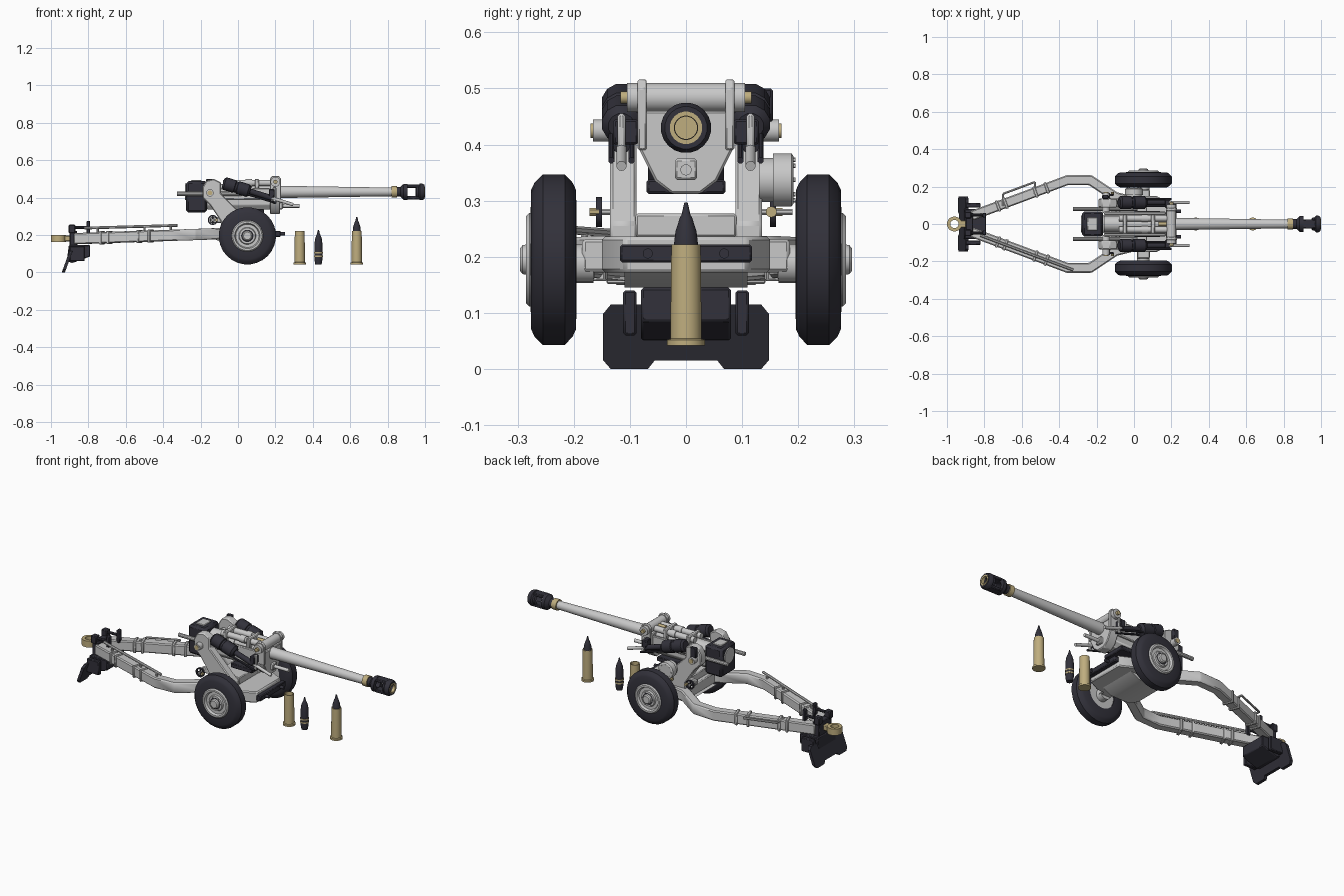
import bpy, bmesh, math
from mathutils import Vector


def material(name, col):
    m = bpy.data.materials.new(name)
    m.diffuse_color = (*col, 1)
    return m


GREY = material("light grey", (0.58, 0.58, 0.58))
DARK = material("dark slate", (0.032, 0.031, 0.043))
BRASS = material("brass", (0.52, 0.42, 0.21))


def make(name, verts, faces, mat, bevel=0):
    bm = bmesh.new()
    vs = [bm.verts.new(v) for v in verts]
    for f in faces:
        bm.faces.new([vs[i] for i in f])
    bmesh.ops.remove_doubles(bm, verts=bm.verts, dist=1e-6)
    bmesh.ops.recalc_face_normals(bm, faces=bm.faces)
    me = bpy.data.meshes.new(name)
    bm.to_mesh(me)
    bm.free()
    me.materials.append(mat)
    o = bpy.data.objects.new(name, me)
    bpy.context.collection.objects.link(o)
    if bevel:
        b = o.modifiers.new("bevel", 'BEVEL')
        b.width, b.segments, b.limit_method = bevel, 1, 'ANGLE'
    return o


def prism(name, pts, a, b, mat, plane='xz', bevel=0, shear=0):
    """Extrude a flat outline from a to b along the remaining axis."""
    def at(p, t):
        return {'xz': (p[0], t, p[1]), 'yz': (t + shear * p[1], p[0], p[1]), 'xy': (p[0], p[1], t)}[plane]
    n = len(pts)
    verts = [at(p, a) for p in pts] + [at(p, b) for p in pts]
    faces = [list(range(n)), list(range(n, 2 * n))]
    faces += [(i, (i + 1) % n, (i + 1) % n + n, i + n) for i in range(n)]
    return make(name, verts, faces, mat, bevel)


def box(name, x0, x1, y0, y1, z0, z1, mat, bevel=0.004):
    return prism(name, [(x0, z0), (x1, z0), (x1, z1), (x0, z1)], y0, y1, mat, bevel=bevel)


def lathe(name, prof, mat, origin=(0, 0, 0), axis=(1, 0, 0), seg=20, loop=False):
    """Revolve (distance along axis, radius) points."""
    q = Vector(axis).to_track_quat('Z', 'Y')
    verts, n = [], len(prof)
    for t, r in prof:
        for k in range(seg):
            a = 2 * math.pi * (k + 0.5) / seg
            verts.append(Vector(origin) + q @ Vector((r * math.cos(a), r * math.sin(a), t)))
    faces = []
    for j in range(n if loop else n - 1):
        u, w = j * seg, (j + 1) % n * seg
        faces += [(u + k, u + (k + 1) % seg, w + (k + 1) % seg, w + k) for k in range(seg)]
    if not loop:
        faces += [list(range(seg)), list(range((n - 1) * seg, n * seg))]
    return make(name, verts, faces, mat)


def rod(name, p, q, r, mat, r2=None, seg=14):
    d = Vector(q) - Vector(p)
    return lathe(name, [(0, r), (d.length, r if r2 is None else r2)], mat, p, d, seg)


def beam(name, path, w, h, mat, bevel=0.006):
    """Rectangular tube along a path with mitred corners."""
    verts, P = [], [Vector(p) for p in path]
    for i, p in enumerate(P):
        d0 = (P[max(i, 1)] - P[max(i, 1) - 1]).xy.normalized()
        j = min(i, len(P) - 2)
        d1 = (P[j + 1] - P[j]).xy.normalized()
        t = (d0 + d1).normalized()
        k = w / 2 / max(t.dot(d0), 0.3)
        s = Vector((-t.y * k, t.x * k, 0))
        u = Vector((0, 0, h / 2))
        verts += [p + s + u, p - s + u, p - s - u, p + s - u]
    faces = [(0, 1, 2, 3), tuple(range(len(verts) - 4, len(verts)))]
    for i in range(len(P) - 1):
        faces += [(4 * i + k, 4 * i + (k + 1) % 4, 4 * i + 4 + (k + 1) % 4, 4 * i + 4 + k) for k in range(4)]
    return make(name, verts, faces, mat, bevel)


# Barrel, sleeve and muzzle brake
BZ = 0.43
C = (0, 0, BZ)
lathe("barrel", [(-0.16, 0.042), (0.0, 0.042), (0.0, 0.037), (0.22, 0.037), (0.22, 0.033), (0.84, 0.023)], GREY, C, seg=24)
lathe("barrel_band", [(0.82, 0.031), (0.85, 0.031)], BRASS, C, seg=24)
lathe("brake_neck", [(0.85, 0.026), (0.868, 0.026), (0.886, 0.044), (0.905, 0.044), (0.905, 0.02), (0.85, 0.02)], DARK, C, loop=True)
lathe("brake_front", [(0.948, 0.027), (0.955, 0.036), (0.965, 0.036), (0.972, 0.045), (0.985, 0.045),
                      (0.998, 0.038), (0.998, 0.027)], DARK, C, loop=True)
lathe("muzzle_ring", [(0.985, 0.029), (1.0, 0.029), (1.0, 0.021), (0.985, 0.021)], BRASS, C, loop=True)
for s in (-1, 1):
    z = sorted((BZ + s * 0.022, BZ + s * 0.040))
    box("brake_web", 0.9, 0.975, -0.024, 0.024, *z, DARK)

# Breech
box("breech_block", -0.277, -0.165, -0.068, 0.068, 0.32, 0.488, DARK, 0.012)
box("breech_plate", -0.25, -0.195, -0.035, 0.035, 0.485, 0.493, GREY, 0.003)
lathe("breech_ring", [(-0.283, 0.045), (-0.27, 0.045)], GREY, C)
for s in (-1, 1):
    rod("rear_rail", (-0.325, s * 0.08, 0.42), (0.02, s * 0.08, 0.42), 0.011, GREY, seg=10)

# Cradle with front shield plate and yoke
shield = [(-0.085, 0.46), (-0.085, 0.395), (-0.055, 0.335), (-0.025, 0.312),
          (0.025, 0.312), (0.055, 0.335), (0.085, 0.395), (0.085, 0.46)]
prism("cradle_front", shield, 0.17, 0.225, GREY, 'yz', 0.004)
prism("cradle_trough", [(-0.05, 0.42), (-0.05, 0.36), (-0.03, 0.335), (0.03, 0.335), (0.05, 0.36), (0.05, 0.42)],
      -0.165, 0.18, GREY, 'yz', 0.004)
box("cradle_boss", 0.22, 0.24, -0.02, 0.02, 0.337, 0.375, GREY)
rod("cradle_pin", (0.1, 0, 0.355), (0.33, 0, 0.355), 0.01, GREY)
box("cradle_under_box", 0.0, 0.14, -0.07, 0.07, 0.312, 0.338, DARK)
rod("cross_cylinder", (0.2, -0.105, 0.484), (0.2, 0.105, 0.484), 0.026, GREY, seg=20)
for s in (-1, 1):
    rod("cross_cylinder_cap", (0.2, s * 0.104, 0.484), (0.2, s * 0.117, 0.484), 0.011, BRASS)
    prism("yoke_ear", [(0.17, 0.39), (0.17, 0.5), (0.183, 0.516), (0.217, 0.516), (0.23, 0.5), (0.23, 0.39)],
          s * 0.07, s * 0.086, GREY, bevel=0.003)
    rod("recoil_tube", (-0.08, s * 0.03, 0.478), (0.18, s * 0.03, 0.478), 0.017, GREY)
    rod("recoil_collar", (0.04, s * 0.03, 0.478), (0.075, s * 0.03, 0.478), 0.021, GREY)
    box("cradle_side", -0.16, 0.17, s * 0.05, s * 0.066, 0.39, 0.45, GREY)
    box("yoke_bracket", 0.165, 0.195, s * 0.085, s * 0.13, 0.40, 0.445, DARK)
    box("yoke_hook", 0.185, 0.205, s * 0.108, s * 0.122, 0.365, 0.455, GREY)
rod("top_plug", (0.13, 0, 0.482), (0.175, 0, 0.482), 0.012, BRASS)
for x in (-0.06, 0.09):
    box("recoil_clamp", x, x + 0.022, -0.052, 0.052, 0.44, 0.5, GREY)

# Equilibrators: sloping dark cylinders with rods
for s in (-1, 1):
    y = s * 0.115
    def on(t):
        return (-0.08 + t, y, 0.478 - 0.31 * t)
    d = (1, 0, -0.31)
    lathe("equilibrator", [(0, 0.026), (0.01, 0.036), (0.065, 0.036), (0.068, 0.031), (0.078, 0.031),
                           (0.081, 0.036), (0.14, 0.036), (0.152, 0.024)], DARK, on(0), d, 12)
    rod("equilibrator_stem", on(0.13), on(0.26), 0.015, DARK)
    rod("equilibrator_rod", on(0.24), on(0.375), 0.009, GREY)
    for k in (-1, 1):
        rod("equilibrator_guide", (0.04, y + k * 0.018, 0.42), (0.2, y + k * 0.018, 0.372), 0.006, DARK, seg=8)

# Saddle, side cheeks and trunnions
cheek = [(-0.19, 0.40), (-0.19, 0.455), (-0.17, 0.49), (-0.13, 0.5), (-0.09, 0.48), (-0.09, 0.42),
         (0.0, 0.33), (0.07, 0.26), (0.07, 0.21), (-0.09, 0.21), (-0.09, 0.27), (-0.15, 0.36)]
for s in (-1, 1):
    prism("saddle_cheek", cheek, s * 0.088, s * 0.135, GREY, bevel=0.005)
    rod("trunnion", (-0.15, s * 0.06, 0.425), (-0.15, s * 0.166, 0.425), 0.02, GREY, seg=16)
    rod("trunnion_cap", (-0.15, s * 0.16, 0.425), (-0.15, s * 0.17, 0.425), 0.013, BRASS)
    # Elevating handwheel
    h = (-0.135, s * 0.155, 0.28)
    lathe("handwheel_rim", [(-0.005, 0.027), (0.005, 0.027), (0.005, 0.02), (-0.005, 0.02)], DARK, h, (0, 1, 0), 16, True)
    box("handwheel_spoke", -0.157, -0.113, s * 0.152, s * 0.158, 0.277, 0.283, DARK, 0)
    box("handwheel_spoke", -0.138, -0.132, s * 0.152, s * 0.158, 0.258, 0.302, DARK, 0)
    rod("handwheel_shaft", (-0.135, s * 0.1, 0.28), (-0.135, s * 0.165, 0.28), 0.006, GREY, seg=8)
    rod("handwheel_knob", (-0.115, s * 0.155, 0.28), (-0.115, s * 0.172, 0.28), 0.008, BRASS, seg=8)
    box("handwheel_mount", -0.15, -0.07, s * 0.1, s * 0.125, 0.265, 0.295, GREY)
box("saddle_cross", -0.08, 0.07, -0.09, 0.09, 0.235, 0.277, GREY)

# Sight box and drum on the far side
box("sight_box", -0.17, -0.135, 0.135, 0.155, 0.44, 0.5, DARK)
lathe("drum", [(0.0, 0.04), (0.025, 0.04), (0.025, 0.048), (0.058, 0.048), (0.062, 0.042)], GREY, (0, 0.13, 0.337), (0, 1, 0))
for k in range(8):
    a = k * math.pi / 4
    p = (0.036 * math.cos(a), 0.19, 0.337 + 0.036 * math.sin(a))
    rod("drum_bolt", p, (p[0], 0.195, p[2]), 0.004, GREY, seg=6)
rod("drum_fitting", (-0.02, 0.152, 0.28), (0.03, 0.152, 0.28), 0.01, BRASS, seg=10)
rod("drum_link", (0.0, 0.1, 0.28), (0.0, 0.19, 0.28), 0.006, GREY, seg=8)

# Base frame and axle
prism("base_frame", [(-0.1, -0.15), (0.12, -0.15), (0.2, -0.11), (0.2, 0.11), (0.12, 0.15), (-0.1, 0.15)],
      0.172, 0.236, GREY, 'xy', 0.006)
box("axle_beam", 0.015, 0.085, -0.185, 0.185, 0.172, 0.232, GREY, 0.006)
prism("base_underside", [(-0.12, 0.175), (-0.06, 0.145), (0.06, 0.145), (0.12, 0.175)], -0.11, 0.11, GREY)
box("front_bar", 0.2, 0.228, -0.118, 0.118, 0.19, 0.222, DARK)
for s in (-1, 1):
    rod("front_bar_pin", (0.22, s * 0.068, 0.206), (0.25, s * 0.068, 0.206), 0.009, DARK)

# Wheels
for s in (-1, 1):
    o, ax = (0.05, 0, 0.195), (0, s, 0)
    lathe("tyre", [(0.195, 0.08), (0.196, 0.125), (0.202, 0.138), (0.216, 0.153), (0.255, 0.153),
                   (0.27, 0.138), (0.276, 0.125), (0.277, 0.08)], DARK, o, ax, 28, True)
    lathe("wheel_rim", [(0.2, 0.084), (0.279, 0.084), (0.285, 0.078), (0.285, 0.068), (0.272, 0.062), (0.272, 0.046),
                        (0.28, 0.042), (0.28, 0.028), (0.291, 0.026), (0.296, 0.02)], GREY, o, ax, 28)
    lathe("wheel_hub_ring", [(0.281, 0.033), (0.281, 0.028)], DARK, o, ax, 24)
    lathe("wheel_hub_cap", [(0.28, 0.028), (0.291, 0.026), (0.296, 0.02)], GREY, o, ax)
    rod("hub_inner", (0.05, s * 0.165, 0.188), (0.05, s * 0.205, 0.188), 0.035, GREY)
    for k in range(6):
        a = k * math.pi / 3
        p = (0.05 + 0.037 * math.cos(a), s * 0.278, 0.195 + 0.037 * math.sin(a))
        rod("wheel_bolt", p, (p[0], s * 0.285, p[2]), 0.004, GREY, seg=6)

# Split trails with bands and stowed rods
for s in (-1, 1):
    beam("trail", [(0.0, s * 0.12, 0.207), (-0.1, s * 0.145, 0.207), (-0.235, s * 0.235, 0.202),
                   (-0.355, s * 0.235, 0.198), (-0.87, s * 0.043, 0.18)], 0.052, 0.06, GREY)

    def trail(x, off=0.0, up=0.0):
        f = (x + 0.355) / -0.515
        return Vector((x + s * off * 0.0, s * (0.235 - 0.192 * f + off), 0.198 - 0.018 * f + up))
    for x in (-0.72, -0.68, -0.52, -0.46):
        a, b = trail(x), trail(x - 0.014)
        beam("trail_band", [a, b], 0.062, 0.07, GREY, 0.003)
    if s > 0:
        rod("trail_handle", trail(-0.7, 0.055, 0.025), trail(-0.53, 0.055, 0.025), 0.006, GREY, seg=8)
        for x in (-0.7, -0.53):
            rod("handle_arm", trail(x, -0.01, 0.03), trail(x, 0.055, 0.025), 0.006, GREY, seg=8)
    else:
        rod("stowed_rod", trail(-0.82, 0, 0.055), trail(-0.325, 0, 0.052), 0.008, GREY, seg=8)
        for x in (-0.75, -0.5, -0.36):
            rod("rod_post", trail(x, 0, 0.02), trail(x, 0, 0.055), 0.007, GREY, seg=8)

# Spade, rear lock and towing ring
blade = [(-0.148, 0.016), (-0.134, 0), (-0.068, 0), (-0.056, 0.015), (0.056, 0.015), (0.068, 0), (0.134, 0),
         (0.148, 0.016), (0.148, 0.098), (0.134, 0.115), (-0.134, 0.115), (-0.148, 0.098)]
prism("spade_blade", blade, -0.942, -0.925, DARK, 'yz', shear=0.36)
prism("spade_body", [(-0.905, 0.145), (-0.79, 0.145), (-0.79, 0.085), (-0.885, 0.05), (-0.915, 0.06)],
      -0.08, 0.08, DARK, bevel=0.004)
box("rear_lock", -0.9, -0.86, -0.06, 0.06, 0.14, 0.222, DARK)
for s in (-1, 1):
    box("spade_lug", -0.9, -0.82, s * 0.088, s * 0.112, 0.06, 0.14, DARK)
    box("lock_post", -0.81, -0.79, s * 0.035, s * 0.06, 0.2, 0.275, DARK)
    box("lock_clip", -0.905, -0.87, s * 0.03, s * 0.065, 0.21, 0.255, DARK)
    rod("lock_bar", (-0.9, s * 0.048, 0.24), (-0.79, s * 0.048, 0.24), 0.008, DARK, seg=8)
lathe("towing_ring", [(0.163, 0.04), (0.2, 0.04), (0.2, 0.022), (0.163, 0.022)], BRASS, (-0.96, 0, 0), (0, 0, 1), 24, True)
box("towing_neck", -0.93, -0.89, -0.02, 0.02, 0.166, 0.196, BRASS)

# Ammunition: empty case, projectile, complete round
UP = (0, 0, 1)
case = [(0.042, 0.034), (0.052, 0.034), (0.054, 0.028), (0.19, 0.027), (0.222, 0.026)]
lathe("empty_case", case + [(0.222, 0.022), (0.07, 0.022)], BRASS, (0.33, 0, 0), UP)
lathe("round_case", case, BRASS, (0.635, 0, 0), UP)
lathe("round_tip", [(0.22, 0.022), (0.245, 0.019), (0.27, 0.011), (0.275, 0.008), (0.297, 0.003)], DARK, (0.635, 0, 0), UP)
lathe("projectile", [(0.042, 0.017), (0.07, 0.022), (0.15, 0.022), (0.18, 0.018), (0.2, 0.011), (0.205, 0.008),
                     (0.226, 0.003)], DARK, (0.43, 0, 0), UP)
for z in (0.082, 0.1):
    lathe("projectile_band", [(z, 0.0235), (z + 0.008, 0.0235)], BRASS, (0.43, 0, 0), UP)

bpy.ops.object.select_all(action='SELECT')
bpy.context.view_layer.objects.active = bpy.context.selected_objects[0]
bpy.ops.object.shade_smooth_by_angle(angle=math.radians(34))
